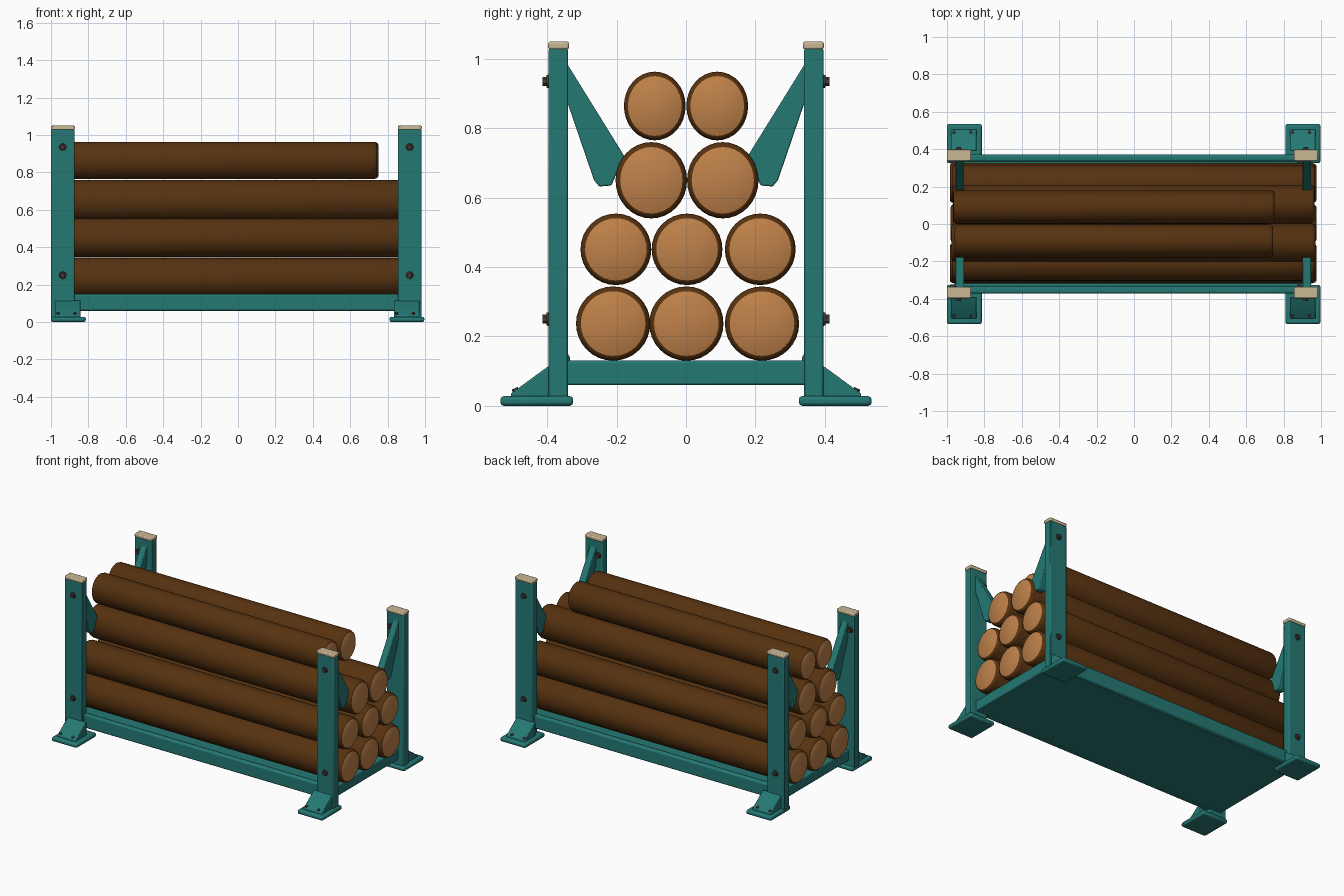
import bpy, bmesh, math
from mathutils import Matrix, Vector

cube = bpy.data.objects.get("Cube")
if cube:
    bpy.data.objects.remove(cube, do_unlink=True)


def material(name, rgb):
    m = bpy.data.materials.new(name)
    m.use_nodes = True
    m.diffuse_color = (*rgb, 1)
    m.node_tree.nodes["Principled BSDF"].inputs["Base Color"].default_value = (*rgb, 1)
    return m


TEAL = material("teal paint", (0.018, 0.19, 0.175))
BARK = material("brown bark", (0.095, 0.032, 0.005))
WOOD = material("cut wood", (0.52, 0.22, 0.068))
CAP = material("beige cap", (0.6, 0.48, 0.3))
BOLT = material("dark bolt metal", (0.06, 0.045, 0.04))


def finish(bm, name, mats, bevel=0, angle=35):
    bmesh.ops.recalc_face_normals(bm, faces=bm.faces)
    mesh = bpy.data.meshes.new(name)
    bm.to_mesh(mesh)
    bm.free()
    for m in mats:
        mesh.materials.append(m)
    ob = bpy.data.objects.new(name, mesh)
    bpy.context.collection.objects.link(ob)
    mesh.shade_smooth()
    mesh.set_sharp_from_angle(angle=math.radians(angle))
    if bevel:
        mod = ob.modifiers.new("edge bevel", 'BEVEL')
        mod.width = bevel
        mod.segments = 2
    return ob


def box(name, x, y, z, mat, bevel=0.006):
    """Box from (low, high) pairs on each axis."""
    bm = bmesh.new()
    bmesh.ops.create_cube(bm, size=1)
    for v in bm.verts:
        v.co = Vector([(a + b) / 2 + c * abs(b - a) for c, (a, b) in zip(v.co, (x, y, z))])
    return finish(bm, name, [mat], bevel)


def plate(name, outline, x0, x1, mat, bevel=0.004):
    """Outline of (y, z) points extruded along x."""
    bm = bmesh.new()
    face = bm.faces.new([bm.verts.new((x0, y, z)) for y, z in outline])
    ext = bmesh.ops.extrude_face_region(bm, geom=[face])
    verts = [v for v in ext["geom"] if isinstance(v, bmesh.types.BMVert)]
    bmesh.ops.translate(bm, vec=(x1 - x0, 0, 0), verts=verts)
    return finish(bm, name, [mat], bevel)


def bolt(name, pos, axis, radius=0.02, depth=0.018):
    """Washer with a hexagonal head, pointing along axis."""
    bm = bmesh.new()
    for sides, r, d in ((16, radius, depth * 0.4), (6, radius * 0.7, depth)):
        bmesh.ops.create_cone(bm, cap_ends=True, segments=sides, radius1=r, radius2=r * 0.9,
                              depth=d, matrix=Matrix.Translation((0, 0, d / 2)))
    turn = Vector(axis).to_track_quat('Z', 'Y').to_matrix().to_4x4()
    bm.transform(Matrix.Translation(pos) @ turn)
    return finish(bm, name, [BOLT])


def log(name, y, z, ry, rz, x0, x1, sides=32):
    """Lathed log with rounded bark rims and pale cut ends."""
    bm = bmesh.new()
    rings = []
    for x, s in ((x0, 0.87), (x0 + 0.006, 0.95), (x0 + 0.02, 1),
                 (x1 - 0.02, 1), (x1 - 0.006, 0.95), (x1, 0.87)):
        rings.append([bm.verts.new((x, y + ry * s * math.cos(a), z + rz * s * math.sin(a)))
                      for a in (math.tau * i / sides for i in range(sides))])
    for a, b in zip(rings, rings[1:]):
        for i in range(sides):
            j = (i + 1) % sides
            bm.faces.new((a[i], a[j], b[j], b[i]))
    for ring in (rings[0], rings[-1]):
        bm.faces.new(ring).material_index = 1
    return finish(bm, name, [BARK, WOOD], angle=50)


# Base tray and long side rails
box("tray", (-0.96, 0.94), (-0.345, 0.345), (0.06, 0.13), TEAL)
for side, s in (("front", -1), ("back", 1)):
    box(side + "_rail", (-0.93, 0.91), sorted((s * 0.335, s * 0.372)), (0.06, 0.15), TEAL, 0.01)

# Corner posts with caps, feet, gussets, brackets and bolts
for end, px, fx, gx in (("right", -0.937, -0.907, -0.91), ("left", 0.918, 0.903, 0.903)):
    for side, s in (("front", -1), ("back", 1)):
        tag = f"{side}_{end}_"
        post_y = sorted((s * 0.34, s * 0.396))
        post_x = (px - 0.063, px + 0.063)
        box(tag + "post", post_x, post_y, (0.02, 1.03), TEAL)
        box(tag + "post_cap", (px - 0.063, px + 0.065), sorted((s * 0.337, s * 0.397)),
            (1.027, 1.05), CAP)
        box(tag + "foot", (fx - 0.093, fx + 0.093), sorted((s * 0.325, s * 0.535)),
            (0, 0.028), TEAL, 0.01)
        plate(tag + "gusset", [(s * 0.39, 0.025), (s * 0.39, 0.115), (s * 0.4, 0.112),
                               (s * 0.505, 0.035), (s * 0.505, 0.025)],
              gx - 0.068, gx + 0.068, TEAL)
        plate(tag + "bracket", [(s * 0.342, 0.985), (s * 0.342, 0.875), (s * 0.265, 0.65),
                                (s * 0.25, 0.632), (s * 0.215, 0.635), (s * 0.178, 0.72)],
              px - 0.018, px + 0.018 + 0.01, TEAL)
        for z in (0.25, 0.935):
            bolt(tag + "post_bolt", (px, s * 0.395, z), (0, s, 0))
        bolt(tag + "inner_bolt", (px - 0.035, s * 0.341, 0.935), (0, -s, 0))
        for dx in (-0.045, 0.045):
            bolt(tag + "foot_bolt", (fx + dx - 0.01, s * 0.487, 0.036),
                 (0, s * 0.45, 1), 0.015, 0.016)

# Stacked logs: height, radii, end positions and sideways centres of each row
rows = [
    (0.237, 0.107, 0.107, -0.985, 0.975, (-0.21, 0.001, 0.219)),
    (0.451, 0.102, 0.103, -0.98, 0.975, (-0.202, 0.003, 0.214)),
    (0.65, 0.103, 0.11, -0.975, 0.97, (-0.1, 0.106)),
    (0.864, 0.089, 0.099, -0.965, 0.75, (-0.09, 0.09)),
]
for r, (z, ry, rz, x0, x1, centres) in enumerate(rows):
    for c, y in enumerate(centres):
        shift = 0.006 * ((c + r) % 2)
        log(f"log_row_{r + 1}_{c + 1}", y, z, ry, rz, x0 + shift, x1 - shift)
